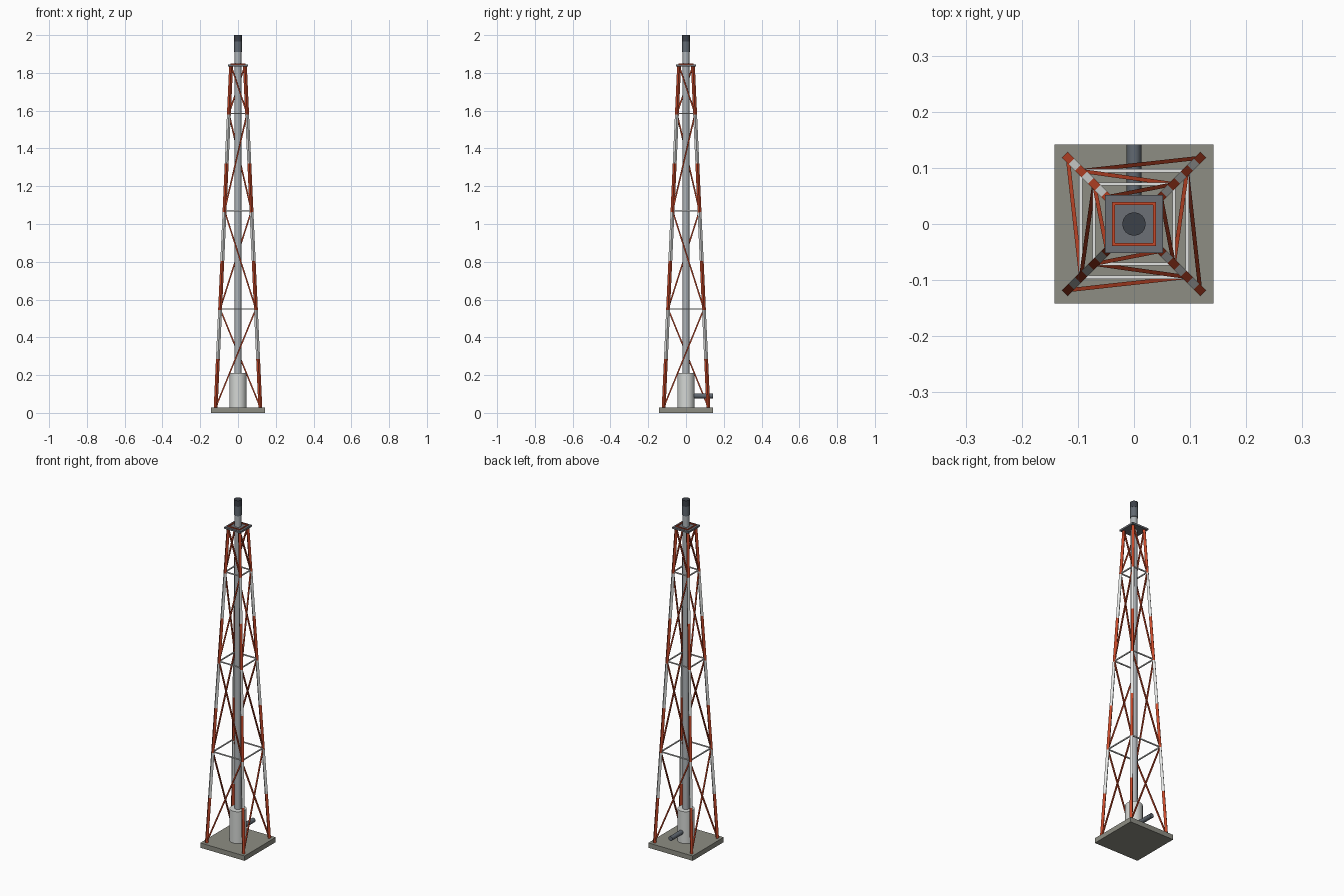
import bpy, math
from mathutils import Vector, Matrix

if "Cube" in bpy.data.objects:
    bpy.data.objects.remove(bpy.data.objects["Cube"])


def material(name, rgb):
    m = bpy.data.materials.new(name)
    m.diffuse_color = (*rgb, 1)
    m.use_nodes = True
    m.node_tree.nodes["Principled BSDF"].inputs["Base Color"].default_value = m.diffuse_color
    return m


RED = material("signal red", (0.56, 0.065, 0.022))
WHITE = material("white paint", (0.76, 0.77, 0.76))
CONCRETE = material("concrete", (0.27, 0.27, 0.23))
STEEL = material("pipe steel", (0.42, 0.45, 0.47))
TANK = material("tank grey", (0.66, 0.68, 0.66))
DECK = material("deck grey", (0.15, 0.16, 0.18))
DARK = material("dark steel", (0.12, 0.14, 0.165))
SOOT = material("soot", (0.045, 0.052, 0.065))

BASE_TOP, TOP = 0.028, 1.838
LEVELS = [0.03, 0.55, 1.07, 1.585, TOP]


def half_width(z):
    return 0.118 - 0.045 * (z - 0.03)


def corner(i, z):
    sx, sy = [(-1, -1), (1, -1), (1, 1), (-1, 1)][i % 4]
    return Vector((sx * half_width(z), sy * half_width(z), z))


def finish(name, mat):
    o = bpy.context.object
    o.name = name
    o.data.materials.append(mat)
    return o


def box(name, size, center, mat):
    bpy.ops.mesh.primitive_cube_add(size=1, location=center)
    o = finish(name, mat)
    o.data.transform(Matrix.Diagonal((*size, 1)))
    return o


def beam(name, a, b, width, mat, side=None):
    """Square bar from a to b, one face pair facing the side direction."""
    d = (b - a).normalized()
    s = side or Vector((0, 0, 1))
    x = (s - d * s.dot(d)).normalized()
    y = d.cross(x)
    o = box(name, (width, width, (b - a).length), (0, 0, 0), mat)
    rot = Matrix((x, y, d)).transposed().to_4x4()
    o.matrix_world = Matrix.Translation((a + b) / 2) @ rot


def tube(name, r, a, b, mat, sides=16):
    a, b = Vector(a), Vector(b)
    bpy.ops.mesh.primitive_cylinder_add(
        vertices=sides, radius=r, depth=(b - a).length, location=(a + b) / 2,
        rotation=(b - a).to_track_quat('Z', 'Y').to_euler())
    finish(name, mat)
    bpy.ops.object.shade_smooth_by_angle(angle=math.radians(35))


# Foundation slab
box("foundation", (0.284, 0.284, BASE_TOP), (0, 0, BASE_TOP / 2), CONCRETE)

# Four tapering legs in seven alternating bands
BANDS = 7
z0 = LEVELS[0] - 0.003
for i in range(4):
    for k in range(BANDS):
        a = corner(i, z0 + (TOP - z0) * k / BANDS)
        b = corner(i, z0 + (TOP - z0) * (k + 1) / BANDS)
        beam("leg_band", a, b, 0.0145, WHITE if k % 2 else RED,
             Vector((a.x, a.y, 0)))

# One diagonal per face and bay, reversing direction each bay
for k in range(4):
    for i in range(4):
        s, e = (i, i + 1) if k % 2 == 0 else (i + 1, i)
        beam("diagonal_brace", corner(s, LEVELS[k]), corner(e, LEVELS[k + 1]),
             0.007, RED)

# Horizontal rings
for z in LEVELS[1:4]:
    for i in range(4):
        beam("ring_bar", corner(i, z), corner(i + 1, z), 0.006, WHITE)

# Top deck with its red frame
box("top_deck", (0.104, 0.104, 0.01), (0, 0, 1.84), DECK)
for i in range(4):
    a, b = corner(i, TOP), corner(i + 1, TOP)
    ext = (b - a).normalized() * 0.003
    lift = Vector((0, 0, 0.0085))
    beam("top_frame_bar", a - ext + lift, b + ext + lift, 0.006, RED)

# Tank, flue pipe, side inlet and burner tip
tube("tank", 0.045, (0, 0, BASE_TOP), (0, 0, 0.212), TANK, 20)
tube("flue_pipe", 0.0175, (0, 0, 0.212), (0, 0, 1.912), STEEL)
tube("inlet_pipe", 0.013, (0, 0.035, 0.09), (0, 0.142, 0.09), DARK, 12)
tube("burner_collar", 0.0205, (0, 0, 1.91), (0, 0, 1.965), DARK)
tube("burner_tip", 0.021, (0, 0, 1.965), (0, 0, 2.0), SOOT)
